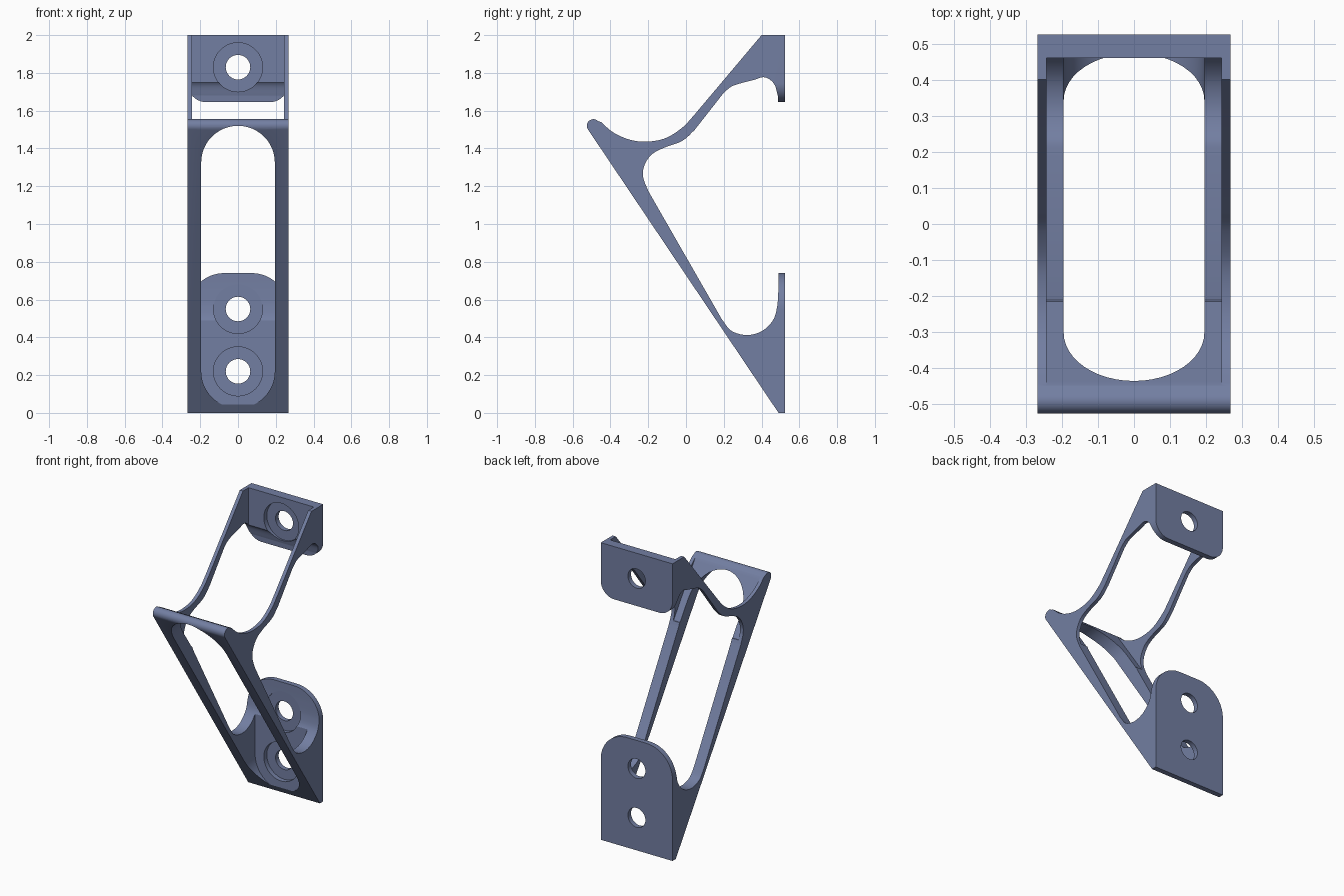
import bpy, bmesh, math
from mathutils import Vector

if "Cube" in bpy.data.objects:
    bpy.data.objects.remove(bpy.data.objects["Cube"])


def smooth(pts, n=8):
    """Catmull-Rom curve through a few (y, z) points."""
    p = [Vector(a) for a in pts]
    p = [2 * p[0] - p[1]] + p + [2 * p[-1] - p[-2]]
    out = []
    for i in range(1, len(p) - 2):
        a, b, c, d = p[i - 1:i + 3]
        for k in range(n):
            t = k / n
            out.append(0.5 * (2 * b + (c - a) * t + (2 * a - 5 * b + 4 * c - d) * t * t
                              + (3 * b - a - 3 * c + d) * t ** 3))
    return [tuple(q) for q in out] + [tuple(pts[-1])]


def arc(cx, cy, r, a0, a1, n=24):
    return [(cx + r * math.cos(math.radians(a0 + (a1 - a0) * i / n)),
             cy + r * math.sin(math.radians(a0 + (a1 - a0) * i / n))) for i in range(n + 1)]


def prism(name, pts, axis, lo, hi):
    """Extrude a flat outline along x (outline in y,z) or y (outline in x,z)."""
    bm = bmesh.new()
    put = (lambda p, d: (d, p[0], p[1])) if axis == 'x' else (lambda p, d: (p[0], d, p[1]))
    a = [bm.verts.new(put(p, lo)) for p in pts]
    b = [bm.verts.new(put(p, hi)) for p in pts]
    bm.faces.new(a)
    bm.faces.new(b[::-1])
    for i in range(len(pts)):
        j = (i + 1) % len(pts)
        bm.faces.new((a[i], b[i], b[j], a[j]))
    bmesh.ops.recalc_face_normals(bm, faces=bm.faces)
    me = bpy.data.meshes.new(name)
    bm.to_mesh(me)
    bm.free()
    ob = bpy.data.objects.new(name, me)
    bpy.context.collection.objects.link(ob)
    return ob


def cut(body, name, pts, axis, lo, hi):
    tool = prism(name, pts, axis, lo, hi)
    tool.hide_render = True
    m = body.modifiers.new(name, 'BOOLEAN')
    m.operation = 'DIFFERENCE'
    m.solver = 'EXACT'
    m.object = tool
    bpy.context.view_layer.objects.active = body
    bpy.ops.object.modifier_apply(modifier=name)
    bpy.data.objects.remove(tool)


# Side profile of the whole bracket
profile = [(0.525, 0), (0.49, 0)]
profile += arc(-0.49, 1.52, 0.035, 214, 45, 14)                       # rounded lip
profile += smooth([(-0.45, 1.54), (-0.385, 1.485), (-0.3, 1.447), (-0.21, 1.436),
                   (-0.11, 1.454), (-0.02, 1.51), (0.04, 1.573)])     # trough
profile += [(0.4, 2.0), (0.525, 2.0), (0.525, 1.645), (0.488, 1.645)]
profile += smooth([(0.486, 1.68), (0.47, 1.735), (0.44, 1.767), (0.405, 1.777),
                   (0.36, 1.763), (0.29, 1.745), (0.24, 1.727), (0.2, 1.695)])
profile += smooth([(0.045, 1.497), (-0.02, 1.44), (-0.12, 1.402), (-0.185, 1.365),
                   (-0.222, 1.305), (-0.226, 1.245), (-0.2, 1.175)])
profile += smooth([(0.19, 0.495), (0.24, 0.435), (0.32, 0.412), (0.4, 0.432),
                   (0.46, 0.49), (0.482, 0.56), (0.489, 0.65), (0.491, 0.74)])
profile += [(0.525, 0.74)]
body = prism("bracket", profile, 'x', -0.267, 0.267)

# Long slot through the sloping arm, ending at the lower plate
slot = arc(0, 1.325, 0.195, 0, 180) + arc(0, 0.22, 0.195, 180, 360)
cut(body, "slot", slot, 'y', -1, 0.46)

# Wide pocket that leaves thin upper side walls and the upper plate
pocket = [(-0.497, 1.61), (-0.435, 1.52), (-0.215, 1.2), (0.46, 1.2), (0.46, 2.2), (-0.497, 2.2)]
cut(body, "pocket", pocket, 'x', -0.243, 0.243)

# Screw holes with recesses
for z in (0.22, 0.55, 1.83):
    cut(body, "recess", arc(0, z, 0.13, 0, 360, 48)[:-1], 'y', 0.4, 0.492)
    cut(body, "hole", arc(0, z, 0.065, 0, 360, 40)[:-1], 'y', 0.4, 0.6)

# Rounded plate corners
for s in (1, -1):
    low = arc(0.072, 0.545, 0.195, 0, 90) + [(0.072, 0.8), (0.3, 0.8), (0.3, 0.545)]
    top = arc(0.167, 1.745, 0.1, 0, -90) + [(0.167, 1.6), (0.3, 1.6), (0.3, 1.745)]
    for pts in (low, top):
        cut(body, "corner", [(s * x, z) for x, z in pts], 'y', 0.42, 0.6)

mat = bpy.data.materials.new("slate blue")
mat.diffuse_color = (0.17, 0.21, 0.36, 1)
mat.use_nodes = True
mat.node_tree.nodes["Principled BSDF"].inputs["Base Color"].default_value = mat.diffuse_color
body.data.materials.clear()
body.data.materials.append(mat)

bpy.ops.object.select_all(action='DESELECT')
body.select_set(True)
bpy.context.view_layer.objects.active = body
bpy.ops.object.shade_smooth_by_angle(angle=math.radians(30))
